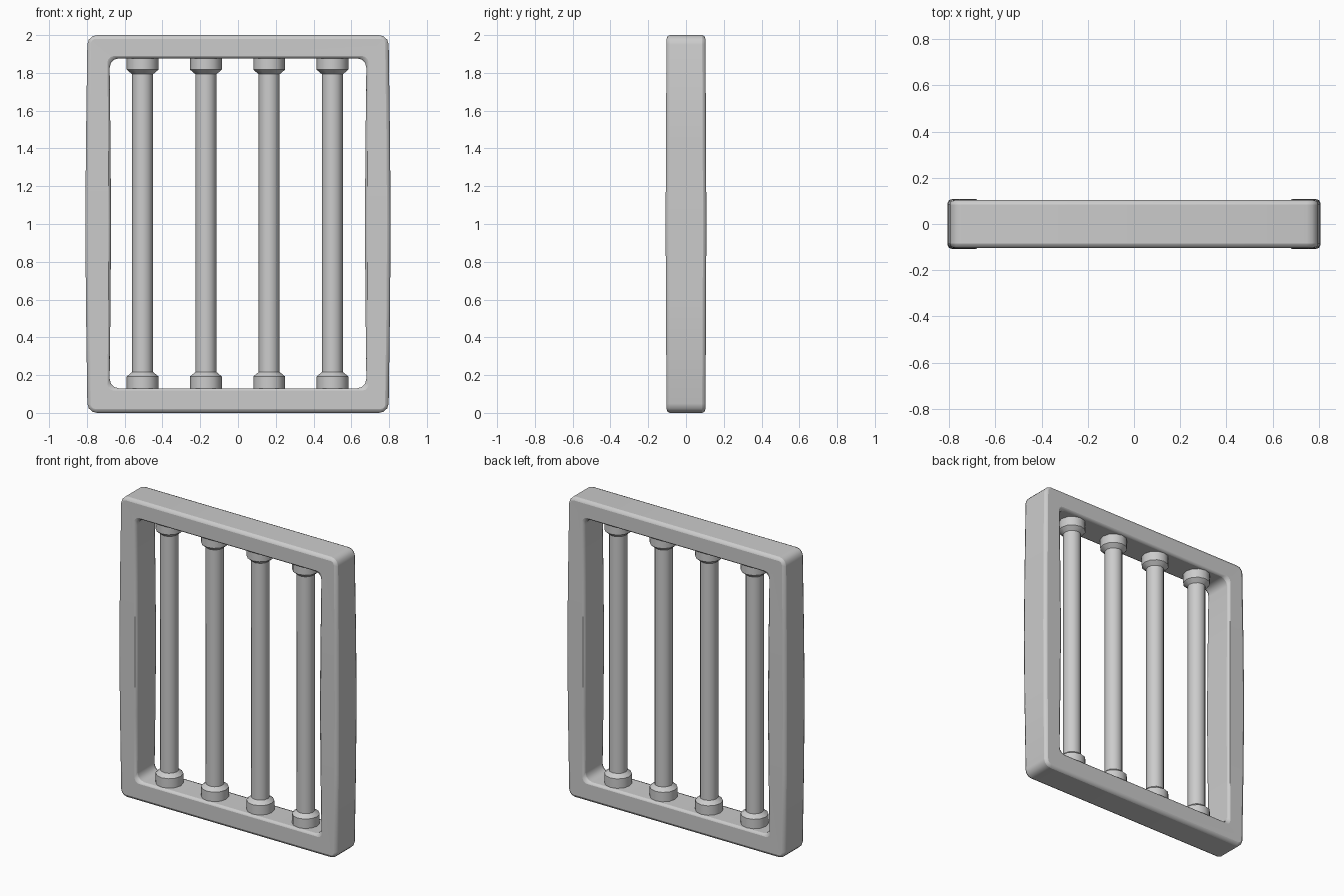
import bpy, bmesh, math

if "Cube" in bpy.data.objects:
    bpy.data.objects.remove(bpy.data.objects["Cube"])


def finish(bm, name, angle=40):
    bmesh.ops.recalc_face_normals(bm, faces=bm.faces)
    mesh = bpy.data.meshes.new(name)
    bm.to_mesh(mesh)
    bm.free()
    ob = bpy.data.objects.new(name, mesh)
    bpy.context.collection.objects.link(ob)
    bpy.ops.object.select_all(action='DESELECT')
    ob.select_set(True)
    bpy.context.view_layer.objects.active = ob
    bpy.ops.object.shade_smooth_by_angle(angle=math.radians(angle))
    return ob


# window frame: side posts swell slightly towards the middle
# each row: outer x, outer z, inner x, inner z, half depth
right = [(0.797, 0.005, 0.68, 0.13, 0.103), (0.805, 0.57, 0.675, 0.57, 0.106),
         (0.808, 1.0, 0.672, 1.0, 0.108), (0.805, 1.43, 0.675, 1.43, 0.106),
         (0.797, 2.0, 0.68, 1.877, 0.103)]
right[0] = (0.797, 0.0, 0.68, 0.13, 0.103)
loop = right + [(-a, b, -c, d, e) for a, b, c, d, e in reversed(right)]

bm = bmesh.new()
rings = [[bm.verts.new(p) for p in ((a, -e, b), (a, e, b), (c, e, d), (c, -e, d))]
         for a, b, c, d, e in loop]
n = len(rings)
for i in range(n):
    r, s = rings[i], rings[(i + 1) % n]
    for k in range(4):
        bm.faces.new((r[k], r[(k + 1) % 4], s[(k + 1) % 4], s[k]))
corners = []
for i in (0, 4, 5, 9):
    for a, b in ((0, 1), (2, 3)):
        corners.append(bm.edges.get((rings[i][a], rings[i][b])))
bmesh.ops.bevel(bm, geom=corners, offset=0.05, segments=3, profile=0.5, affect='EDGES')
frame = finish(bm, "window_frame")
bev = frame.modifiers.new("soft_edges", 'BEVEL')
bev.width = 0.018
bev.segments = 2
bev.limit_method = 'ANGLE'
bev.angle_limit = math.radians(50)

# upright bars with a collar at each end
profile = [(0.084, 0.11), (0.084, 0.193), (0.056, 0.216),
           (0.056, 1.793), (0.084, 1.817), (0.084, 1.89)]
SIDES = 12
for j in range(4):
    bm = bmesh.new()
    x = -0.505 + 0.335 * j
    rows = [[bm.verts.new((x + r * math.cos(2 * math.pi * k / SIDES),
                           r * math.sin(2 * math.pi * k / SIDES), z))
             for k in range(SIDES)] for r, z in profile]
    for lo, hi in zip(rows, rows[1:]):
        for k in range(SIDES):
            m = (k + 1) % SIDES
            bm.faces.new((lo[k], lo[m], hi[m], hi[k]))
    bm.faces.new(rows[0][::-1])
    bm.faces.new(rows[-1])
    finish(bm, f"bar_{j + 1}")
